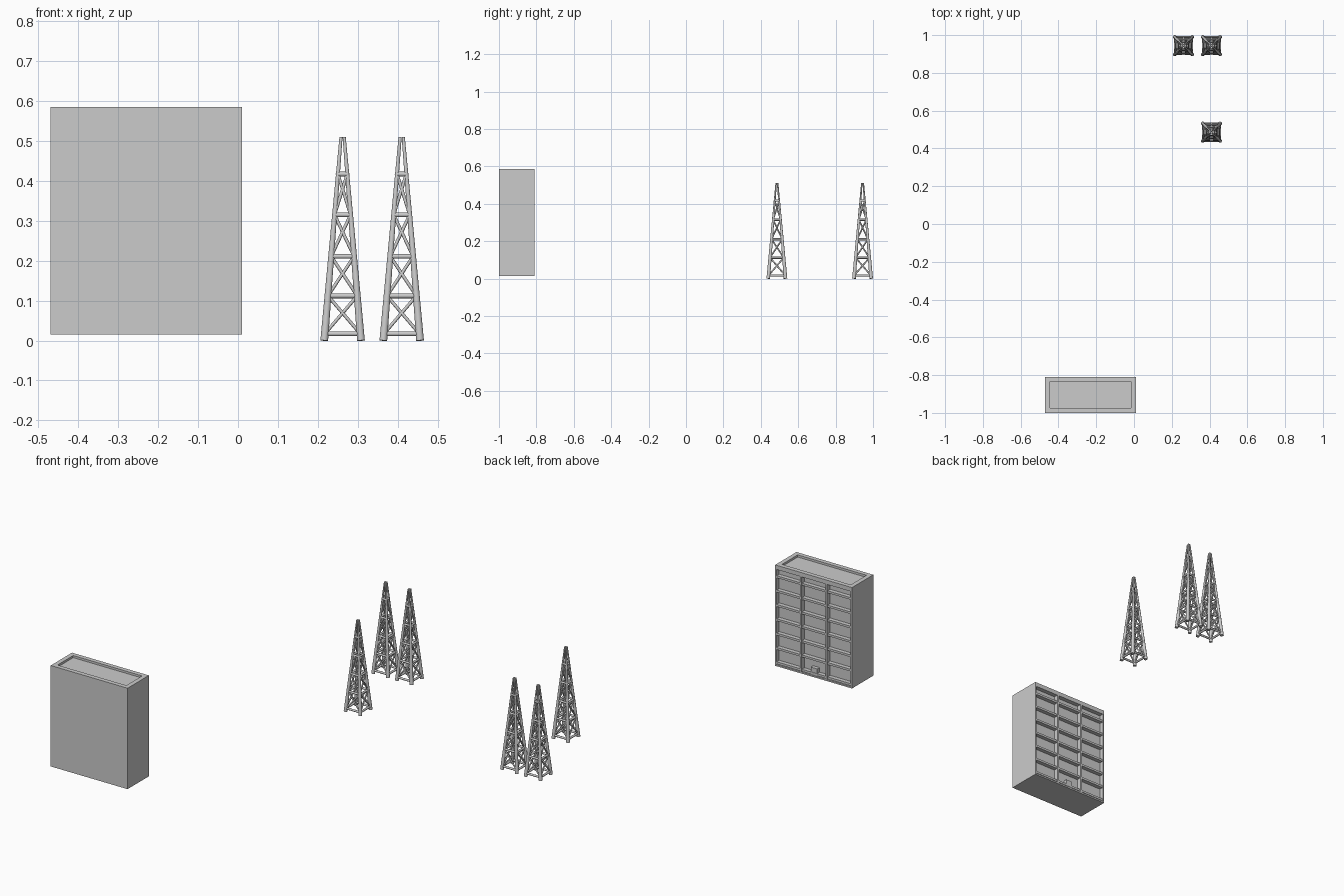
import bpy, bmesh
from mathutils import Vector, Matrix

if "Cube" in bpy.data.objects:
    bpy.data.objects.remove(bpy.data.objects["Cube"])


def add_box(bm, x0, x1, y0, y1, z0, z1):
    m = Matrix.Translation(((x0 + x1) / 2, (y0 + y1) / 2, (z0 + z1) / 2))
    m = m @ Matrix.Diagonal((x1 - x0, y1 - y0, z1 - z0, 1))
    bmesh.ops.create_cube(bm, size=1, matrix=m)


def add_rod(bm, a, b, r1, r2, sides=8):
    a, b = Vector(a), Vector(b)
    d = b - a
    m = Matrix.Translation((a + b) / 2) @ d.to_track_quat('Z', 'Y').to_matrix().to_4x4()
    bmesh.ops.create_cone(bm, cap_ends=True, segments=sides, radius1=r1,
                          radius2=r2, depth=d.length, matrix=m)


def finish(bm, name, loc=(0, 0, 0), smooth=False):
    me = bpy.data.meshes.new(name)
    bm.to_mesh(me)
    bm.free()
    for p in me.polygons:
        p.use_smooth = smooth and len(p.vertices) == 4
    ob = bpy.data.objects.new(name, me)
    ob.location = loc
    bpy.context.collection.objects.link(ob)
    return ob


# Apartment block: core, side walls, roof parapet
X0, X1, Y0, Y1, Z0, Z1 = -0.47, 0.01, -1.0, -0.81, 0.015, 0.585
RECESS, WALL = 0.025, 0.008
back = Y1 - RECESS
bm = bmesh.new()
add_box(bm, X0, X1, Y0, back, Z0, Z1 - 0.012)
for a, b in ((X0, X0 + WALL), (X1 - WALL, X1)):
    add_box(bm, a, b, back, Y1, Z0, Z1 - 0.012)
add_box(bm, X0, X1, back, Y1, Z1 - 0.024, Z1 - 0.012)
add_box(bm, X0, X1, back, Y1, Z0, Z0 + 0.008)
finish(bm, "apartment_block")

bm = bmesh.new()
t = 0.025
for a, b, c, d in ((X0, X1, Y0, Y0 + t), (X0, X1, Y1 - t, Y1),
                   (X0, X0 + t, Y0 + t, Y1 - t), (X1 - t, X1, Y0 + t, Y1 - t)):
    add_box(bm, a, b, c, d, Z1 - 0.012, Z1)
finish(bm, "roof_parapet")

# Balcony dividers and floor slabs on the rear side
bay = (X1 - X0) / 3
bm = bmesh.new()
for i in (1, 2):
    x = X0 + i * bay
    add_box(bm, x - 0.005, x + 0.005, back, Y1, Z0, Z1 - 0.012)
finish(bm, "balcony_dividers")

bm = bmesh.new()
for row in range(7):
    z = 0.525 - row * 0.081
    for i in range(3):
        add_box(bm, X0 + i * bay + 0.006, X0 + (i + 1) * bay - 0.006,
                back, Y1 - 0.002, z - 0.012, z)
finish(bm, "balcony_slabs")

# Entrance door
bm = bmesh.new()
xc = (X0 + X1) / 2
add_box(bm, xc - 0.02, xc + 0.02, back, Y1 - 0.004, Z0, Z0 + 0.05)
finish(bm, "entrance")


# Lattice tower: four tapering legs, rings and cross braces
def half(z):
    return 0.046 + (0.004 - 0.046) * z / 0.51


def make_tower(name, loc):
    bm = bmesh.new()
    signs = [(-1, -1), (1, -1), (1, 1), (-1, 1)]

    def corner(i, z):
        sx, sy = signs[i % 4]
        return sx * half(z), sy * half(z), z

    for i in range(4):
        add_rod(bm, corner(i, 0), corner(i, 0.51), 0.010, 0.004, 12)
    levels = [0.017, 0.112, 0.211, 0.315, 0.417]
    for k, z in enumerate(levels):
        for i in range(4):
            add_rod(bm, corner(i, z), corner(i + 1, z), 0.006, 0.006)
            if k < 4:
                z2 = levels[k + 1]
                add_rod(bm, corner(i, z), corner(i + 1, z2), 0.0042, 0.0042)
                add_rod(bm, corner(i + 1, z), corner(i, z2), 0.0042, 0.0042)
    return finish(bm, name, loc, True)


for n, (x, y) in enumerate([(0.262, 0.944), (0.41, 0.944), (0.41, 0.486)]):
    make_tower("lattice_tower_%d" % (n + 1), (x, y, 0))
